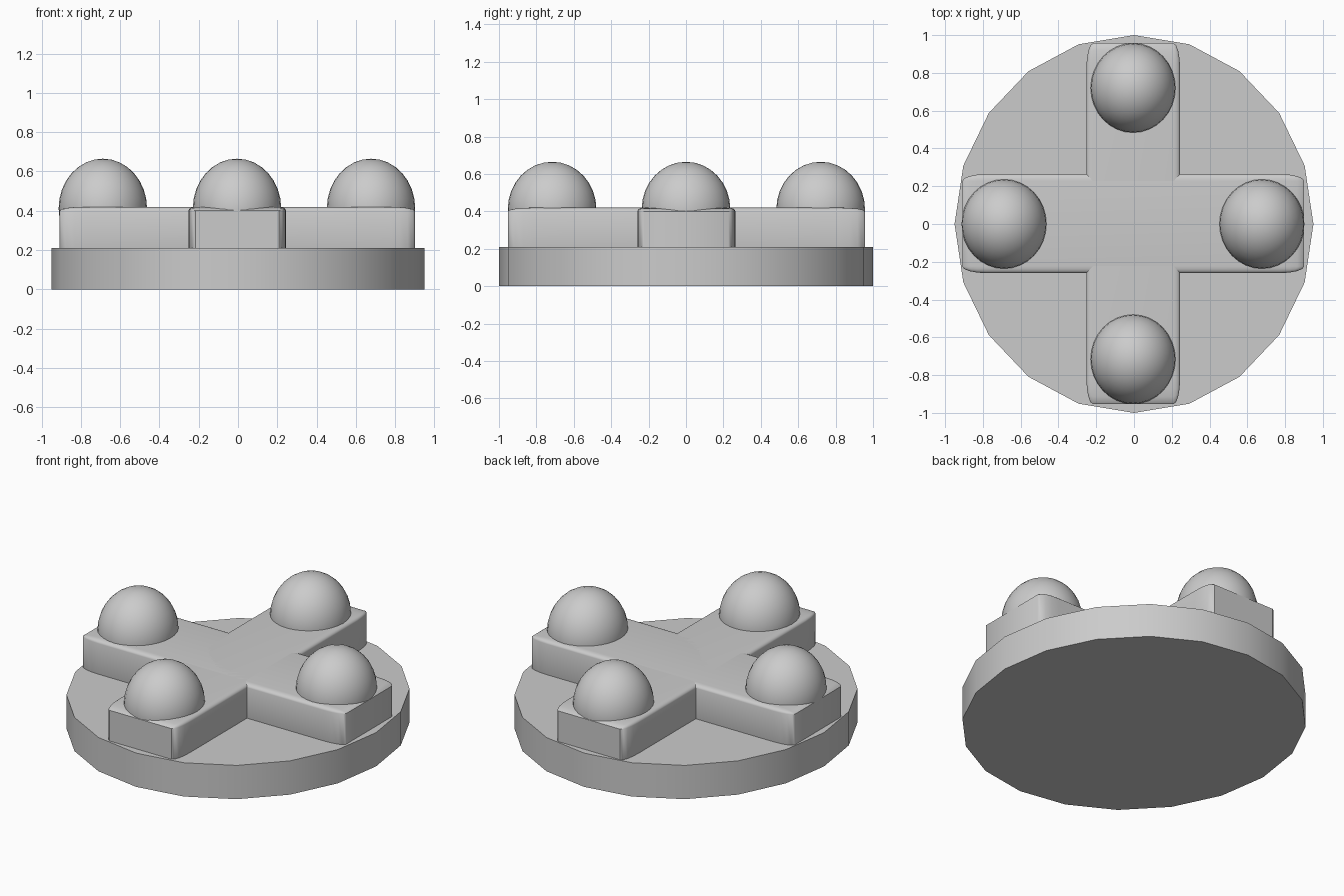
import bpy
import math

cube = bpy.data.objects.get("Cube")
if cube:
    bpy.data.objects.remove(cube, do_unlink=True)

grey = bpy.data.materials.new("plain grey")
grey.use_nodes = True
GREY = (0.6, 0.6, 0.6, 1)
grey.diffuse_color = GREY
grey.node_tree.nodes["Principled BSDF"].inputs["Base Color"].default_value = GREY


def finish(name, scale, angle=35):
    """Name, stretch, colour and smooth the part just added."""
    ob = bpy.context.object
    ob.name = name
    ob.scale = scale
    bpy.ops.object.transform_apply(location=False, rotation=False, scale=True)
    ob.data.materials.append(grey)
    bpy.ops.object.shade_smooth_by_angle(angle=math.radians(angle))
    return ob


# Round base plate, slightly oval, with a corner at each end of the y axis
bpy.ops.mesh.primitive_cylinder_add(vertices=20, radius=1, depth=0.21,
                                    location=(0, 0, 0.105))
finish("base_plate", (0.95, 1, 1))


# Crossed bars: a rounded cube stretched, so the bevel stretches with it
def bar(name, size):
    bpy.ops.mesh.primitive_cube_add(size=1, location=(-0.004, 0.002, 0.28))
    ob = bpy.context.object
    bevel = ob.modifiers.new("rounded edges", 'BEVEL')
    bevel.width = 0.07
    bevel.segments = 4
    bpy.ops.object.modifier_apply(modifier=bevel.name)
    finish(name, size)


bar("side_to_side_bar", (1.81, 0.524, 0.28))
bar("front_to_back_bar", (0.496, 1.91, 0.28))

# A dome near the end of each bar
for name, x, y in (("left_dome", 0.677, 0), ("right_dome", -0.688, 0),
                   ("back_dome", -0.005, 0.72), ("front_dome", -0.005, -0.716)):
    bpy.ops.mesh.primitive_uv_sphere_add(segments=32, ring_count=16, radius=1,
                                         location=(x, y, 0.412))
    finish(name, (0.225, 0.237, 0.253))
